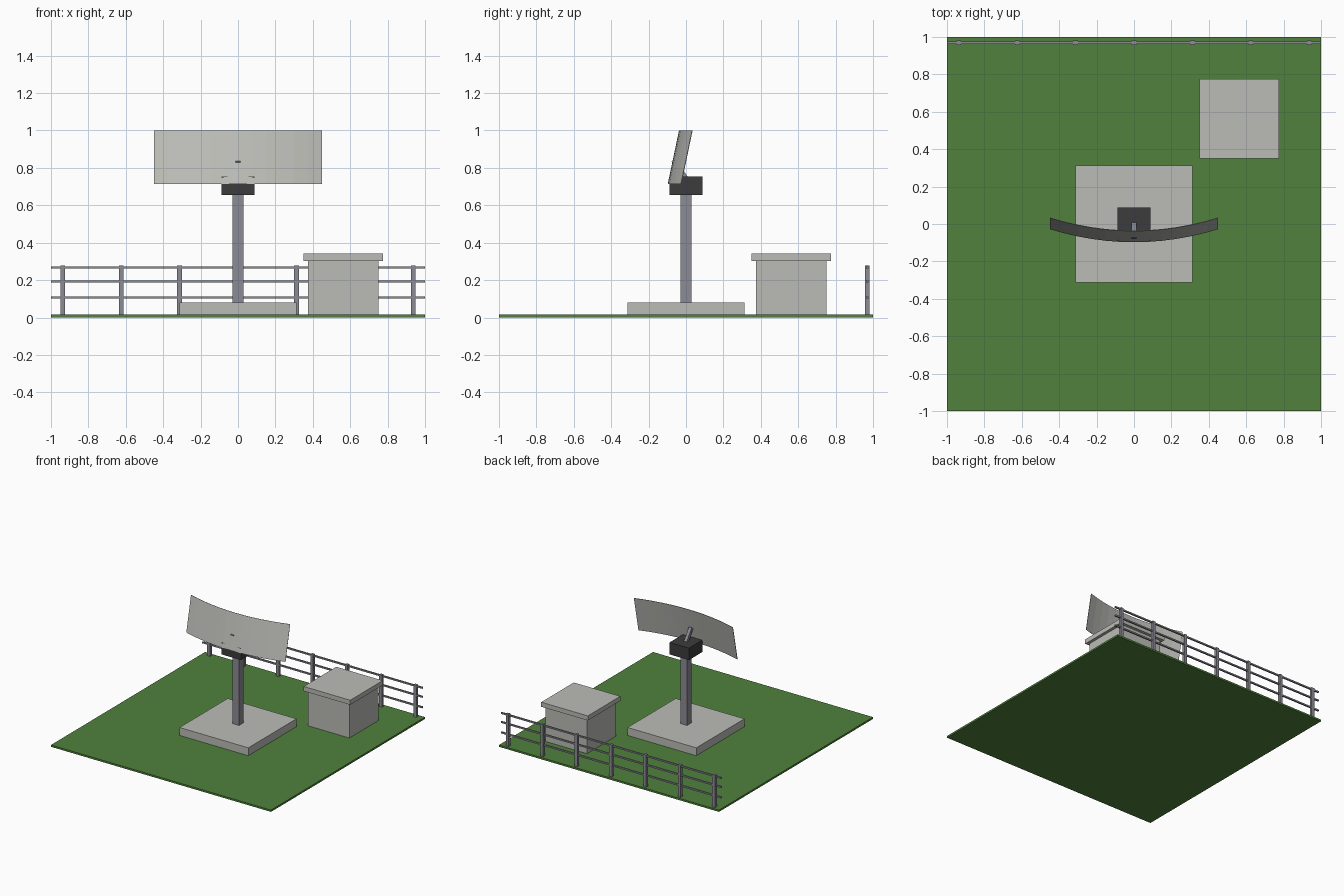
import bpy
import bmesh
from mathutils import Vector

cube = bpy.data.objects.get("Cube")
if cube:
    bpy.data.objects.remove(cube, do_unlink=True)


def material(name, rgb):
    m = bpy.data.materials.new(name)
    m.use_nodes = True
    m.diffuse_color = (*rgb, 1)
    m.node_tree.nodes["Principled BSDF"].inputs["Base Color"].default_value = (*rgb, 1)
    return m


grass = material("grass green", (0.08, 0.22, 0.045))
concrete = material("pale concrete", (0.50, 0.50, 0.47))
panel = material("panel grey", (0.52, 0.52, 0.49))
steel = material("fence steel", (0.26, 0.26, 0.30))
dark = material("dark housing", (0.045, 0.045, 0.047))


def finish(name, bm, mat):
    mesh = bpy.data.meshes.new(name)
    bmesh.ops.recalc_face_normals(bm, faces=bm.faces)
    bm.to_mesh(mesh)
    bm.free()
    mesh.materials.append(mat)
    obj = bpy.data.objects.new(name, mesh)
    bpy.context.collection.objects.link(obj)
    return obj


def box(name, x, y, z0, z1, sx, sy, mat):
    """Box centred on x, y with half sizes sx, sy, from z0 up to z1."""
    bm = bmesh.new()
    bmesh.ops.create_cube(bm, size=2)
    for v in bm.verts:
        v.co = (x + v.co.x * sx, y + v.co.y * sy, z1 if v.co.z > 0 else z0)
    return finish(name, bm, mat)


# Ground, foundation and mast
box("ground", 0, 0, 0, 0.015, 1, 1, grass)
box("foundation", 0, 0, 0.002, 0.08, 0.3125, 0.3125, concrete)
box("mast", 0, 0, 0.08, 0.66, 0.03, 0.03, steel)
box("rotator_housing", 0, 0, 0.655, 0.753, 0.088, 0.088, dark)

# Strut from the housing to the back of the reflector
start, end = Vector((0, 0.005, 0.735)), Vector((0, -0.066, 0.84))
strut = box("reflector_strut", 0, 0, 0, (end - start).length, 0.013, 0.013, steel)
strut.location = start
strut.rotation_euler = (end - start).to_track_quat("Z", "X").to_euler()

# Curved reflector, bowed to the front and leaning back
SEGMENTS, HALF, SAG = 12, 0.45, 0.07
bm = bmesh.new()
columns = []
for i in range(SEGMENTS + 1):
    t = 2 * i / SEGMENTS - 1
    y = SAG * t * t - 0.096
    columns.append([bm.verts.new((HALF * t, y, 0.714)),
                    bm.verts.new((HALF * t, y + 0.06, 1.0))])
for a, b in zip(columns, columns[1:]):
    bm.faces.new((a[0], b[0], b[1], a[1]))
reflector = finish("reflector", bm, panel)
thick = reflector.modifiers.new("sheet thickness", "SOLIDIFY")
thick.thickness = 0.003
thick.offset = 0

# Equipment hut with overhanging roof slab
box("hut_walls", 0.5625, 0.5625, 0.002, 0.305, 0.1875, 0.1875, concrete)
box("hut_roof", 0.5625, 0.5625, 0.303, 0.341, 0.2115, 0.2115, concrete)

# Fence along the back edge
FENCE_Y = 0.969
for i in range(-3, 4):
    box(f"fence_post_{i + 4}", i * 0.3125, FENCE_Y, 0.01, 0.278, 0.0125, 0.0115, steel)
for i, z in enumerate((0.107, 0.193, 0.267)):
    box(f"fence_rail_{i + 1}", 0, FENCE_Y, z - 0.006, z + 0.006, 1, 0.006, steel)
